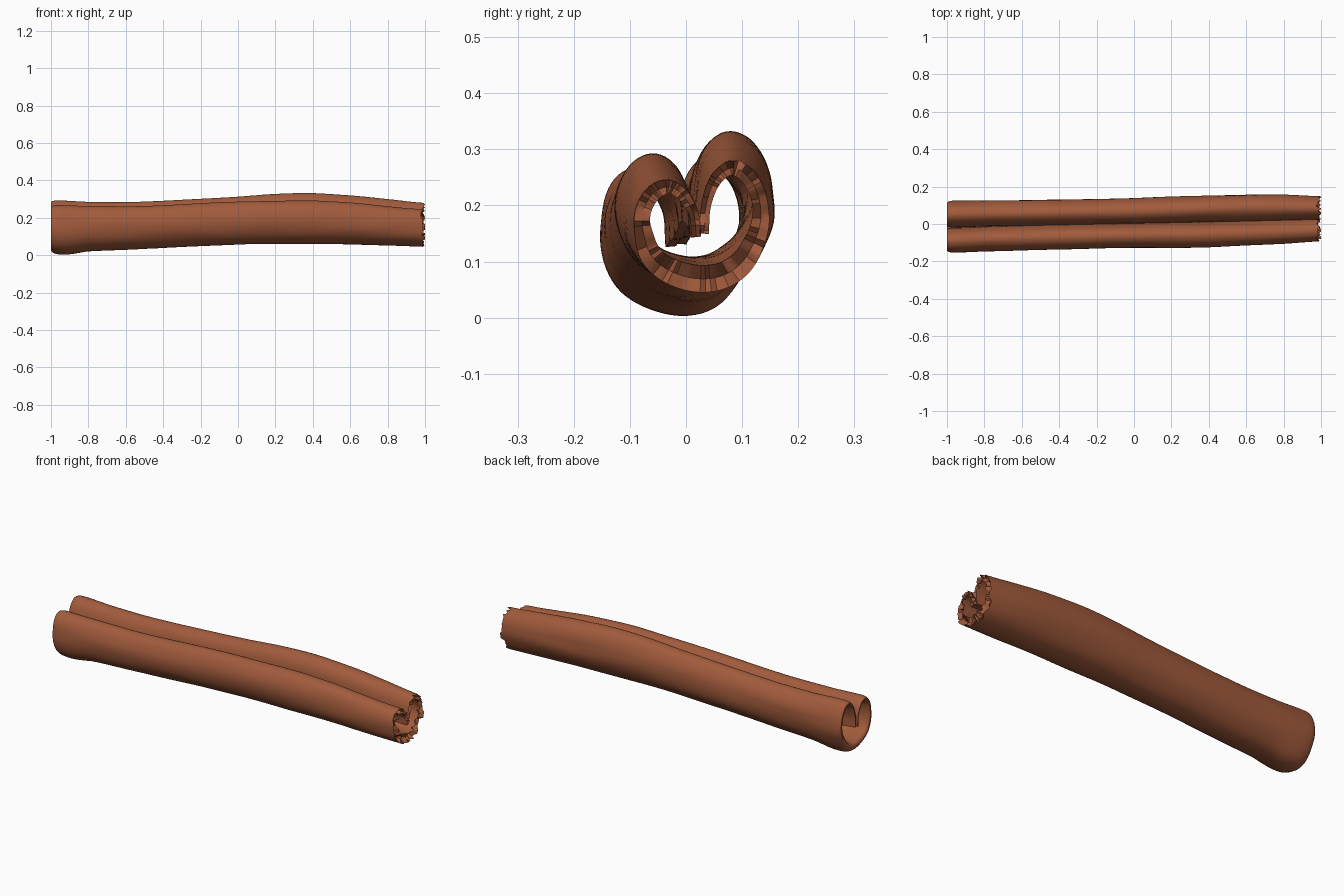
import bpy, bmesh, math, random
from mathutils import noise, Vector

if "Cube" in bpy.data.objects:
    bpy.data.objects.remove(bpy.data.objects["Cube"])

random.seed(4)

# Scroll centreline: (u across, v up), left tip -> left lobe -> base -> right lobe -> right tip
SCROLL = [(.45, .42), (.42, .70), (.33, .92), (.20, 1.0), (.07, .89), (0, .62), (.06, .30),
          (.22, .09), (.45, 0), (.68, .03), (.87, .20), (.98, .45), (.98, .72), (.88, .93),
          (.74, 1.0), (.61, .90), (.54, .70), (.52, .42)]

# Stations along the stick: x, y min, y max, z bottom, left crest, right crest
STATIONS = [(-1.0, -.155, .125, .010, .272, .296), (-.92, -.153, .126, .004, .270, .294),
            (-.80, -.146, .128, .022, .265, .288), (-.50, -.136, .131, .036, .266, .290),
            (0, -.126, .140, .058, .288, .315), (.35, -.125, .153, .062, .295, .334),
            (.60, -.117, .158, .058, .284, .324), (.80, -.106, .157, .052, .264, .302),
            (1.0, -.093, .150, .046, .250, .283)]


def hermite(pts, i, t):
    """Catmull-Rom point on segment i of a list of tuples."""
    a, b = pts[max(i - 1, 0)], pts[i]
    c, d = pts[i + 1], pts[min(i + 2, len(pts) - 1)]
    return [.5 * (2 * q + (r - p) * t + (2 * p - 5 * q + 4 * r - s) * t * t
                  + (3 * q - p - 3 * r + s) * t ** 3) for p, q, r, s in zip(a, b, c, d)]


def station(x):
    i = max(k for k in range(len(STATIONS) - 1) if STATIONS[k][0] <= x)
    x0, x1 = STATIONS[i][0], STATIONS[i + 1][0]
    return hermite(STATIONS, i, (x - x0) / (x1 - x0))[1:]


PER = 6
PATH = [hermite(SCROLL, i, k / PER) for i in range(len(SCROLL) - 1) for k in range(PER)]
PATH.append(list(SCROLL[-1]))
N = len(PATH)


def half_thickness(u, v, k):
    edge = min(k, N - 1 - k) / 22
    t = .014 + .010 * max(0, 1 - v * 1.6)
    return t * (.5 + .5 * min(1, edge))


def section(x, shrink=1.0, inset=0.0):
    """Outer and inner wall points of the scroll at x."""
    y0, y1, zb, zl, zr = station(x)
    e, cen = .015 + inset, []
    for u, v in PATH:
        w = min(1, max(0, (u - .40) / .16))
        top = zl + (zr - zl) * w - e
        low = zb + .024 + inset
        cen.append((y0 + e + u * (y1 - y0 - 2 * e), low + v * (top - low)))
    outer, inner = [], []
    for k, (y, z) in enumerate(cen):
        a, b = cen[max(k - 1, 0)], cen[min(k + 1, N - 1)]
        ty, tz = b[0] - a[0], b[1] - a[1]
        ln = math.hypot(ty, tz)
        ny, nz = tz / ln, -ty / ln
        h = half_thickness(*PATH[k], k) * shrink
        wob = .0035 * noise.noise(Vector((x * 3, y * 14, z * 14)))
        outer.append((y + ny * (h + wob), z + nz * (h + wob)))
        inner.append((y - ny * (h - wob), z - nz * (h - wob)))
    return outer, inner


# Rings: rounded lip at -x, plain run, ragged break at +x
rings = [(-1.0, .30), (-.995, .60), (-.985, .85), (-.97, 1.0)]
rings += [(-.94 + 1.90 * i / 60, 1.0) for i in range(61)] + [(.975, 1.0), (1.0, 1.0)]

# Torn edge: stepped splinters, different on the outer and inner skins
def ragged(n):
    out, depth = [], 0
    for k in range(n):
        if k % 4 == 0 or random.random() < .25:
            depth = random.uniform(0, .024)
        out.append(depth)
    return out


torn_out, torn_in = ragged(N), ragged(N)

bm = bmesh.new()
grid = []
for j, (x, s) in enumerate(rings):
    outer, inner = section(x, s)
    last = j == len(rings) - 1
    ro = [bm.verts.new((x - (torn_out[k] if last else 0), y, z)) for k, (y, z) in enumerate(outer)]
    ri = [bm.verts.new((x - (torn_in[k] if last else 0), y, z)) for k, (y, z) in enumerate(inner)]
    grid.append((ro, ri))

for (ao, ai), (bo, bi) in zip(grid, grid[1:]):
    la, lb = ao + ai[::-1], bo + bi[::-1]
    for k in range(2 * N):
        m = (k + 1) % (2 * N)
        bm.faces.new((la[k], la[m], lb[m], lb[k]))

# Lip cap at -x
ro, ri = grid[0]
for k in range(N - 1):
    bm.faces.new((ro[k], ri[k], ri[k + 1], ro[k + 1]))

# Broken cap at +x with a rough middle line
ro, ri = grid[-1]
mid = [bm.verts.new((.985 - random.uniform(0, .035), (a.co.y + b.co.y) / 2, (a.co.z + b.co.z) / 2))
       for a, b in zip(ro, ri)]
for k in range(N - 1):
    bm.faces.new((ro[k], ro[k + 1], mid[k + 1], mid[k]))
    bm.faces.new((mid[k], mid[k + 1], ri[k + 1], ri[k]))
for k in (0, N - 1):
    bm.faces.new((ro[k], mid[k], ri[k]))
bmesh.ops.recalc_face_normals(bm, faces=bm.faces)

mesh = bpy.data.meshes.new("rolled_bark")
bm.to_mesh(mesh)
bm.free()
bark = bpy.data.objects.new("rolled_bark", mesh)
bpy.context.collection.objects.link(bark)

mat = bpy.data.materials.new("cinnamon brown")
mat.diffuse_color = (.36, .105, .045, 1)
mat.use_nodes = True
mat.node_tree.nodes["Principled BSDF"].inputs["Base Color"].default_value = mat.diffuse_color
mesh.materials.append(mat)

bpy.context.view_layer.objects.active = bark
bark.select_set(True)
bpy.ops.object.shade_smooth_by_angle(angle=math.radians(40))
